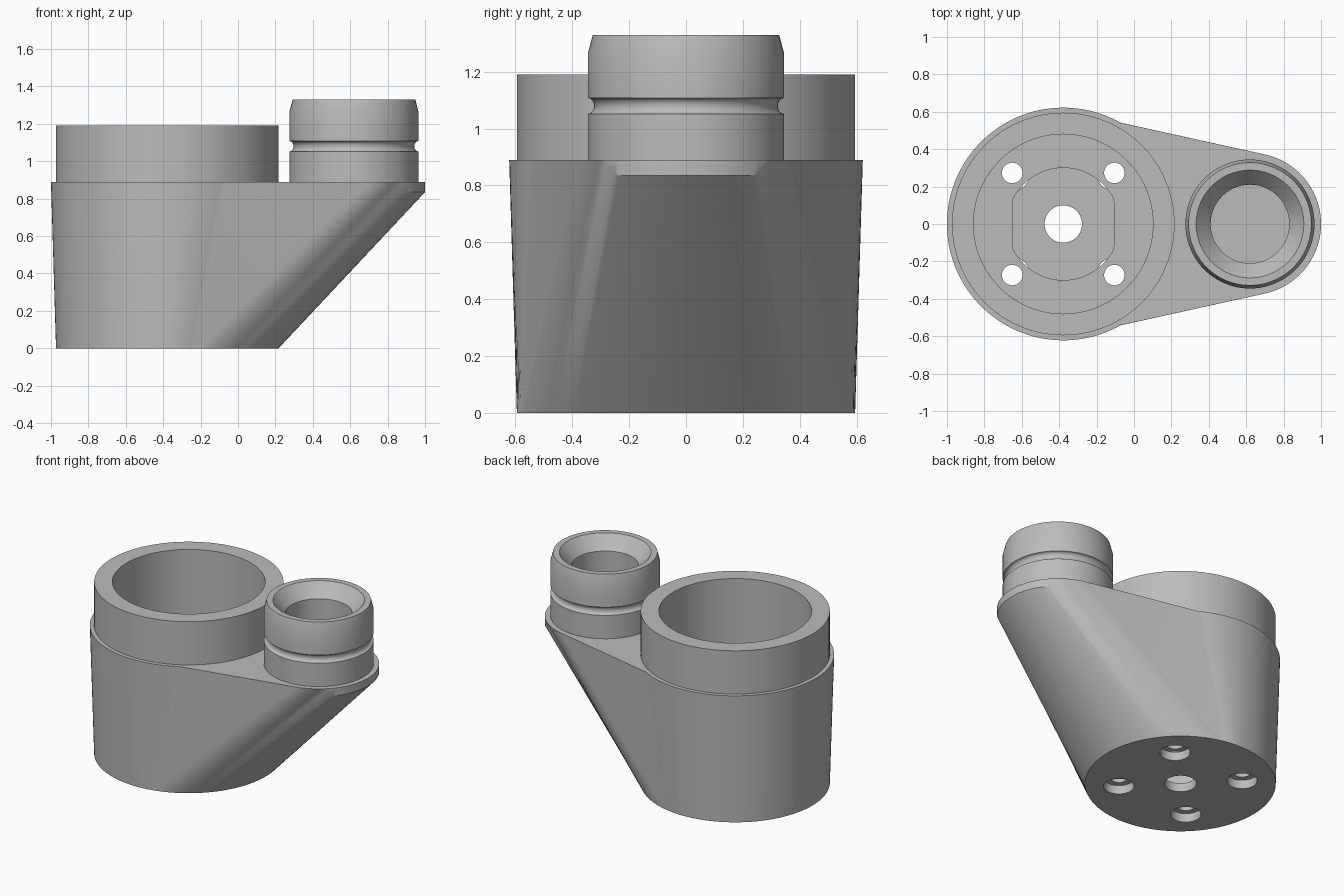
import bpy, bmesh
from math import sin, cos, radians, pi

cube = bpy.data.objects.get("Cube")
if cube:
    bpy.data.objects.remove(cube, do_unlink=True)

grey = bpy.data.materials.new("plain_grey")
grey.use_nodes = True
grey.diffuse_color = (0.5, 0.5, 0.5, 1)
grey.node_tree.nodes["Principled BSDF"].inputs["Base Color"].default_value = (0.5, 0.5, 0.5, 1)

CUP_X, SPOUT_X, DECK = -0.378, 0.62, 0.89


def loft(name, rings, caps=True, closed=False):
    """Skin a list of equally long point rings."""
    bm = bmesh.new()
    loops = [[bm.verts.new(p) for p in ring] for ring in rings]
    pairs = list(zip(loops, loops[1:]))
    if closed:
        pairs.append((loops[-1], loops[0]))
    for a, b in pairs:
        for i in range(len(a)):
            j = (i + 1) % len(a)
            bm.faces.new((a[i], a[j], b[j], b[i]))
    if caps:
        bm.faces.new(loops[0])
        bm.faces.new(loops[-1])
    bmesh.ops.remove_doubles(bm, verts=bm.verts, dist=0.0001)
    bmesh.ops.recalc_face_normals(bm, faces=bm.faces)
    mesh = bpy.data.meshes.new(name)
    bm.to_mesh(mesh)
    bm.free()
    mesh.materials.append(grey)
    obj = bpy.data.objects.new(name, mesh)
    bpy.context.collection.objects.link(obj)
    return obj


def circle(x, y, r, z, n=96, limit=9):
    ring = [(r * cos(2 * pi * i / n), r * sin(2 * pi * i / n)) for i in range(n)]
    return [(x + max(-limit, min(limit, u)), y + v, z) for u, v in ring]


def activate(obj):
    bpy.ops.object.select_all(action='DESELECT')
    obj.select_set(True)
    bpy.context.view_layer.objects.active = obj


def smooth(obj):
    activate(obj)
    bpy.ops.object.shade_smooth_by_angle(angle=radians(28))


def cut(obj, x, y, r, z0, z1, n=96, limit=9):
    cutter = loft("cutter", [circle(x, y, r, z, n, limit) for z in (z0, z1)])
    cutter.hide_render = True
    mod = obj.modifiers.new("cut", 'BOOLEAN')
    mod.operation, mod.solver, mod.object = 'DIFFERENCE', 'EXACT', cutter
    activate(obj)
    bpy.ops.object.modifier_apply(modifier=mod.name)
    bpy.data.objects.remove(cutter, do_unlink=True)


# Body: round foot flowing into a teardrop deck
foot, lip, deck = [], [], []


def station(foot_deg, x, y):
    a = radians(foot_deg)
    foot.append((CUP_X + 0.595 * cos(a), 0.595 * sin(a), 0))
    drop = 0.055 * max(0, min(1, (0.29 - abs(y)) / 0.04)) if x > 0.7 else 0
    lip.append((x, y, DECK - drop))
    deck.append((x, y, DECK))


TANGENT, JOIN, N = 77, 60.5, 48
for i in range(N + 1):
    d = -TANGENT + 2 * TANGENT * i / N
    station(d, SPOUT_X + 0.38 * cos(radians(d)), 0.38 * sin(radians(d)))
for i in range(2 * N + 1):
    d = JOIN + (360 - 2 * JOIN) * i / (2 * N)
    f = d
    if d < 90:
        f = TANGENT + (d - JOIN) * (90 - TANGENT) / (90 - JOIN)
    elif d > 270:
        f = 270 + (d - 270) * (90 - TANGENT) / (90 - JOIN)
    station(f, CUP_X + 0.622 * cos(radians(d)), 0.622 * sin(radians(d)))
body = loft("body", [foot, lip, deck])

# Cup cavity, floor recess, centre hole and counterbored screw holes
cut(body, CUP_X, 0, 0.48, 0.12, 1)
cut(body, CUP_X, 0, 0.30, 0.06, 0.2, limit=0.27)
cut(body, CUP_X, 0, 0.10, -0.1, 0.2, n=48)
for sx in (-1, 1):
    for sy in (-1, 1):
        x, y = CUP_X + sx * 0.273, sy * 0.273
        cut(body, x, y, 0.055, -0.1, 0.2, n=32)
        cut(body, x, y, 0.095, -0.1, 0.06, n=32)
# Spout bore
cut(body, SPOUT_X, 0, 0.21, 0.72, 1)
smooth(body)

# Cup wall rising above the deck
wall = [(0.595, DECK), (0.595, 1.19), (0.48, 1.19), (0.48, DECK)]
smooth(loft("cup_wall", [circle(CUP_X, 0, r, z) for r, z in wall], caps=False))

# Spout with rounded groove, tapered tip and funnel mouth
groove = [(0.345 - 0.022 * sin(pi * i / 8), 1.08 - 0.028 * cos(pi * i / 8)) for i in range(9)]
spout = [(0.345, DECK)] + groove + [(0.345, 1.265), (0.328, 1.33), (0.288, 1.33),
                                    (0.21, 1.24), (0.21, DECK)]
smooth(loft("spout", [circle(SPOUT_X, 0, r, z) for r, z in spout], caps=False))
